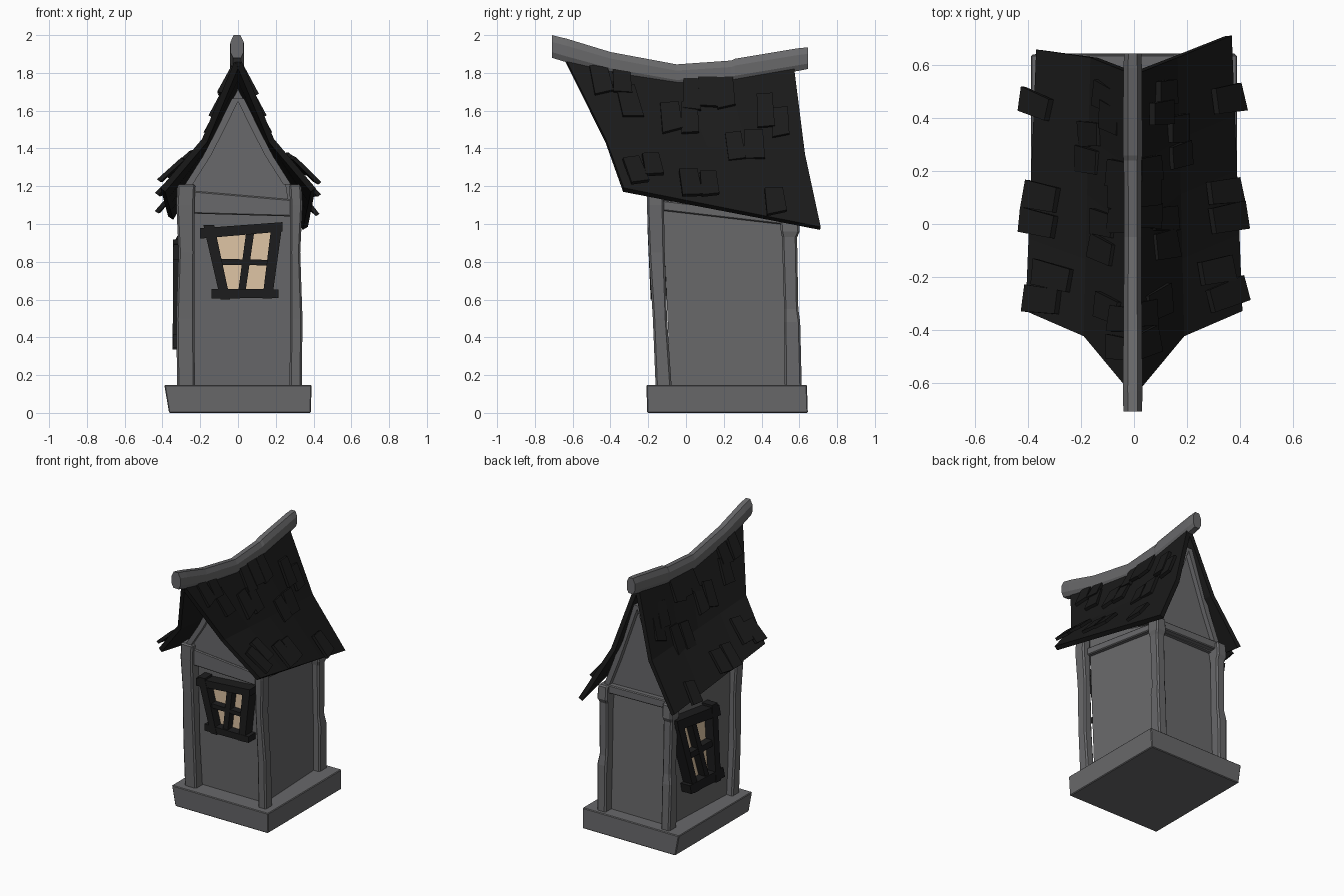
import bpy, bmesh, math, random
from mathutils import Vector as V, Matrix
from mathutils.bvhtree import BVHTree

if "Cube" in bpy.data.objects:
    bpy.data.objects.remove(bpy.data.objects["Cube"])

random.seed(4)


def mat(name, r, g, b):
    m = bpy.data.materials.new(name)
    m.diffuse_color = (r, g, b, 1)
    m.use_nodes = True
    m.node_tree.nodes["Principled BSDF"].inputs["Base Color"].default_value = m.diffuse_color
    return m


STONE = mat("grey_stone", 0.14, 0.14, 0.145)
ROOF = mat("black_shingle", 0.0105, 0.0105, 0.0105)
FRAME = mat("dark_frame", 0.0125, 0.0125, 0.013)
PANE = mat("warm_pane", 0.77, 0.58, 0.39)

X, Y, Z = V((1, 0, 0)), V((0, 1, 0)), V((0, 0, 1))
SQUARE = [(-.5, -.5), (.5, -.5), (.5, .5), (-.5, .5)]
OCTA = [(-.3, -.5), (.3, -.5), (.5, -.25), (.5, .2), (.25, .5), (-.25, .5), (-.5, .2), (-.5, -.25)]


def make(name, verts, faces, m, bevel=0, fix=True):
    me = bpy.data.meshes.new(name)
    me.from_pydata([tuple(v) for v in verts], [], faces)
    if fix:
        bm = bmesh.new()
        bm.from_mesh(me)
        bmesh.ops.recalc_face_normals(bm, faces=bm.faces)
        bm.to_mesh(me)
        bm.free()
    me.materials.append(m)
    ob = bpy.data.objects.new(name, me)
    bpy.context.collection.objects.link(ob)
    if bevel:
        mod = ob.modifiers.new("chamfer", 'BEVEL')
        mod.width, mod.segments = bevel, 1
    return ob


def sweep(name, path, a, b, m, section=SQUARE, bevel=0, fn=None):
    """Path of (x, y, z, width along a, height along b)."""
    n = len(section)
    verts = [V(p[:3]) + a * (u * p[3]) + b * (v * p[4]) for p in path for u, v in section]
    if fn:
        verts = [fn(v) for v in verts]
    faces = [tuple(range(n)), tuple(range(len(verts) - n, len(verts)))]
    for i in range(len(path) - 1):
        for j in range(n):
            k = (j + 1) % n
            faces.append((i * n + j, i * n + k, i * n + n + k, i * n + n + j))
    return make(name, verts, faces, m, bevel)


# Base slab and leaning body, narrower towards the back
sweep("base_slab", [(.01, .22, 0, .75, .85), (0, .215, .148, .78, .85)], X, Y, STONE, bevel=.005)
sweep("body", [(0, -.105, .67, .55, 1.1), (0, .525, .59, .49, .94)], X, V((0, -.045, 1)), STONE)

# Corner posts, slightly uneven
for s, side in ((-1, "left"), (1, "right")):
    xo = .275 if s < 0 else .305
    wide = .095 if s < 0 else .065
    sweep(side + "_front_post",
          [(s * xo, -.118, .13, wide, .085), (s * (xo + .004), -.138, .5, wide, .075),
           (s * (xo - .003), -.155, .85, wide - .01, .085), (s * (xo + .004), -.162, 1.1, wide, .09),
           (s * (xo - .002), -.165, 1.21, wide, .085)], X, Y, STONE, bevel=.01)
    sweep(side + "_back_post",
          [(s * .258, .568, .13, .07, .09), (s * .262, .562, .48, .075, .085),
           (s * .256, .557, .55, .065, .075), (s * .26, .548, .93, .07, .08),
           (s * .263, .552, .96, .08, .1), (s * .26, .545, 1.06, .075, .1)], X, Y, STONE, bevel=.01)
    sweep(side + "_side_beam", [(s * .282, -.14, 1.1, .045, .055), (s * .255, .53, 1.02, .045, .05)],
          X, Z, STONE, bevel=.006)
    # Curved trim under the roof edges
    for end, y, pts in (("front", -.175, ((.26, 1.21), (.165, 1.36), (.1, 1.485), (.012, 1.665))),
                        ("back", .54, ((.25, 1.05), (.165, 1.265), (.1, 1.45), (.012, 1.70)))):
        sweep(f"{side}_{end}_gable_trim", [(s * x, y, z, .04, .05) for x, z in pts], X, Y, STONE)

# Gable walls and cross beams
for end, y, pts in (("front", -.15, ((.27, 1.1), (.25, 1.23), (.165, 1.39), (.09, 1.54))),
                    ("back", .5, ((.25, 1.0), (.25, 1.1), (.17, 1.29), (.1, 1.49)))):
    top = 1.715 if end == "front" else 1.76
    outline = list(pts) + [(0, top)] + [(-x, z) for x, z in reversed(pts)]
    n = len(outline)
    verts = [(x, y + d, z) for d in (-.02, .03) for x, z in outline]
    make(end + "_gable", verts, [tuple(range(n)), tuple(range(n, 2 * n))] +
         [(i, (i + 1) % n, n + (i + 1) % n, n + i) for i in range(n)], STONE)
sweep("front_beam", [(-.24, -.155, 1.115, .05, .12), (.28, -.155, 1.085, .05, .09)], Y, Z, STONE, bevel=.006)
sweep("back_beam", [(-.25, .54, 1.04, .06, .06), (.25, .54, 1.03, .06, .06)], Y, Z, STONE, bevel=.006)

# Swept roof halves: sagging ridge, middle and eave lines
RIDGE = [(-.635, 1.87), (-.3, 1.80), (-.02, 1.76), (.22, 1.785), (.57, 1.845)]
trees = {}
for s, side in ((-1, "left"), (1, "right")):
    back = V((.37, .713, .985)) if s > 0 else V((.37, .66, 1.04))
    verts, faces = [], []
    for i, (y, z) in enumerate(RIDGE):
        t = (y + .63) / 1.2
        mid = V((.19, -.42, 1.45)).lerp(V((.165, .63, 1.37)), t)
        eave = V((.41, -.325, 1.19)).lerp(back, t)
        verts += [V((s * p.x, p.y, p.z)) for p in (V((.015, y, z)), mid, eave)]
    for i in range(4):
        for j in range(2):
            f = (i * 3 + j, i * 3 + j + 1, i * 3 + j + 4, i * 3 + j + 3)
            faces.append(f if s > 0 else f[::-1])
    trees[s] = BVHTree.FromPolygons(verts, faces)
    roof = make(side + "_roof", verts, faces, ROOF, fix=False)
    mod = roof.modifiers.new("thickness", 'SOLIDIFY')
    mod.thickness, mod.offset = .032, -1

# Loose shingles lying on the roof, placed by (y, z); the lowest row lifts
SHINGLES = [(-.45, 1.765), (-.34, 1.765), (-.30, 1.645), (.03, 1.69), (.12, 1.70), (.21, 1.695),
            (-.08, 1.565), (.02, 1.56), (.42, 1.6), (.5, 1.54), (.26, 1.41), (.36, 1.42),
            (-.27, 1.27), (-.18, 1.30), (.02, 1.205), (.12, 1.20), (.47, 1.11)]
for s, side in ((-1, "left"), (1, "right")):
    for k, (y, z) in enumerate(SHINGLES):
        y -= .02 if s < 0 else 0
        hit, nor, _, _ = trees[s].ray_cast(V((s * 2, y, z)), V((-s, 0, 0)))
        if hit is None:
            continue
        nor = nor if nor.z > 0 else -nor
        down = (-Z - nor * (-Z).dot(nor)).normalized()
        down = Matrix.Rotation(random.uniform(-.02, .22) * s, 3, nor) @ down
        if down.y < 0:  # lean with the swept roof edge
            down = down - Y * (1.6 * down.y)
            down = (down - nor * down.dot(nor)).normalized()
        across = nor.cross(down)
        w, l = random.uniform(.09, .11), random.uniform(.16, .19)
        skew = random.uniform(-.012, .012)
        lift = .025 if z < 1.35 else 0
        a, b = hit - down * l / 2 + nor * (.002 + lift * .5), hit + down * l / 2 + nor * (.013 + lift)
        corners = [a - across * w * .45, a + across * w * .45,
                   b + across * w * .5 + down * skew, b - across * w * .5 - down * skew]
        make(f"{side}_shingle_{k}", [c + nor * h for h in (-.011, .011) for c in corners],
             [(0, 1, 2, 3), (4, 5, 6, 7)] + [(i, (i + 1) % 4, 4 + (i + 1) % 4, 4 + i) for i in range(4)], ROOF)

# Ridge beam
sweep("ridge_beam", [(-.005, -.71, 1.94, .07, .12), (-.005, -.63, 1.918, .075, .125),
                     (-.005, -.4, 1.853, .07, .115), (-.005, -.05, 1.79, .065, .11),
                     (-.005, .24, 1.808, .068, .115), (-.005, .26, 1.815, .074, .12),
                     (-.005, .59, 1.87, .07, .12), (-.005, .645, 1.878, .065, .115)], X, Z, STONE, OCTA)


# Crooked windows; local x and z on the wall, local y pointing into it
def front_map(v):
    return V((v.x, -.151 + v.y - (v.z - .8) * .045, v.z))


def left_map(v):
    y = .25 + 1.02 * v.x + .33 * (v.z - .8)
    return V((-.31 + .047 * (y + .105) + v.y, y, .63 + (v.z - .8) * 1.47))


# (start x, z, end x, z, width, depth, width axis)
BARS = {"top_bar": (-.2, .95, .235, .985, .055, .085, Z), "bottom_bar": (-.14, .63, .215, .632, .05, .085, Z),
        "left_bar": (-.155, .995, -.067, .6, .057, .09, X), "right_bar": (.205, .99, .155, .605, .057, .08, X),
        "upright_muntin": (.065, .96, .02, .64, .043, .065, X), "cross_muntin": (-.11, .8, .185, .795, .032, .06, Z)}
for side, fn in (("front", front_map), ("left", left_map)):
    for part, (x0, z0, x1, z1, w, d, axis) in BARS.items():
        sweep(f"{side}_window_{part}", [(x0, 0, z0, w, d), (x1, 0, z1, w * .9, d)], axis, Y, FRAME, fn=fn)
    sweep(side + "_window_pane", [(.033, .025, .965, .35, .008), (.04, .025, .63, .22, .008)],
          X, Y, PANE, fn=fn)
